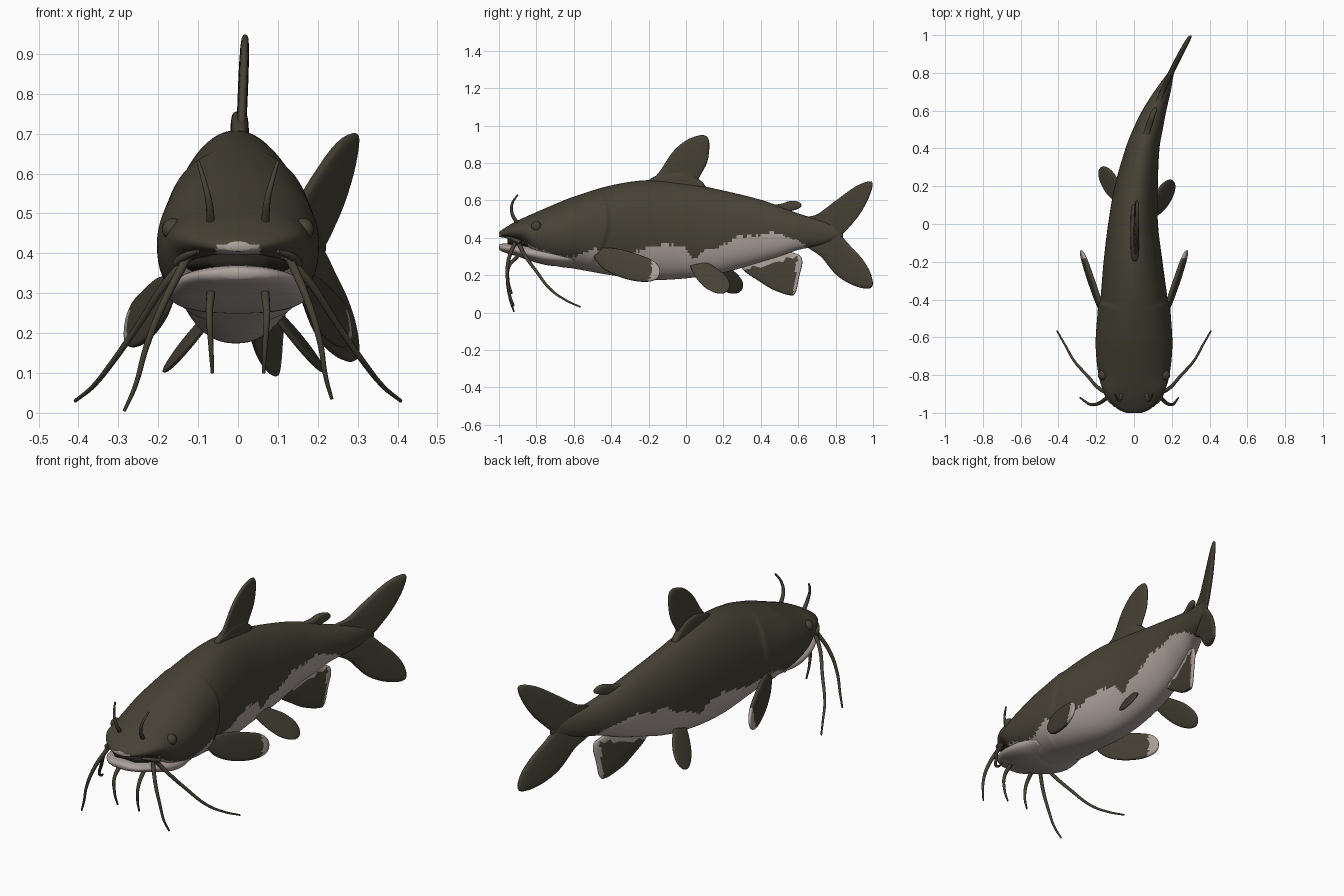
import bpy, bmesh, math, random
from mathutils import Vector

if "Cube" in bpy.data.objects:
    bpy.data.objects.remove(bpy.data.objects["Cube"])
random.seed(3)


def mat(name, rgb):
    m = bpy.data.materials.new(name)
    m.diffuse_color = (*rgb, 1)
    m.use_nodes = True
    m.node_tree.nodes["Principled BSDF"].inputs["Base Color"].default_value = m.diffuse_color
    return m


DARK = mat("olive_brown", (0.062, 0.054, 0.036))
PALE = mat("pale_belly", (0.42, 0.36, 0.33))
MOUTH = mat("mouth_dark", (0.02, 0.017, 0.013))


def interp(table, y):
    """Smooth interpolation of rows (y, a, b, ...) at y."""
    y = min(max(y, table[0][0]), table[-1][0])
    i = 0
    while i < len(table) - 2 and y > table[i + 1][0]:
        i += 1
    p, q = table[i], table[i + 1]
    o, r = table[max(i - 1, 0)], table[min(i + 2, len(table) - 1)]
    d = q[0] - p[0]
    t = (y - p[0]) / d
    out = []
    for k in range(1, len(p)):
        m0 = (q[k] - o[k]) / (q[0] - o[0]) * d
        m1 = (r[k] - p[k]) / (r[0] - p[0]) * d
        out.append((2*t**3 - 3*t*t + 1)*p[k] + (t**3 - 2*t*t + t)*m0
                   + (3*t*t - 2*t**3)*q[k] + (t**3 - t*t)*m1)
    return out


def finish(bm, name, mats, rule=None):
    bmesh.ops.recalc_face_normals(bm, faces=bm.faces)
    for f in bm.faces:
        f.smooth = True
        if rule:
            f.material_index = 1 if rule(f.calc_center_median()) else 0
    me = bpy.data.meshes.new(name)
    bm.to_mesh(me)
    bm.free()
    for m in mats:
        me.materials.append(m)
    ob = bpy.data.objects.new(name, me)
    bpy.context.collection.objects.link(ob)
    return ob


def loft(name, table, rings, sides, mats, rule=None, shape=None):
    """Skin oval sections; rows are (y, centre x, half width, top z, bottom z)."""
    bm = bmesh.new()
    y0, y1 = table[0][0], table[-1][0]
    loops = []
    for i in range(rings):
        y = y0 + (y1 - y0) * (i / (rings - 1)) ** 1.3
        cx, hw, top, bot = interp(table, y)
        loop = []
        for j in range(sides):
            a = 2 * math.pi * j / sides
            c, s = math.cos(a), math.sin(a)
            e = 2 / 2.3 if s < 0 else 1
            x = hw * math.copysign(abs(c) ** e, c)
            z = (top + bot) / 2 + (top - bot) / 2 * math.copysign(abs(s) ** e, s)
            if shape:
                x *= shape(y, z)
            loop.append(bm.verts.new((cx + x, y, z)))
        loops.append(loop)
    for a, b in zip(loops, loops[1:]):
        for j in range(sides):
            k = (j + 1) % sides
            bm.faces.new((a[j], a[k], b[k], b[j]))
    bm.faces.new(loops[0])
    bm.faces.new(loops[-1])
    return finish(bm, name, mats, rule)


# Body and upper jaw
BODY = [(-1, 0, .03, .43, .405), (-.985, 0, .07, .442, .402), (-.96, 0, .105, .458, .398),
        (-.92, 0, .14, .482, .388), (-.87, 0, .168, .506, .365), (-.8, 0, .187, .537, .29),
        (-.7, 0, .199, .58, .25), (-.6, 0, .2, .62, .235), (-.4, 0, .178, .68, .2),
        (-.2, -.005, .156, .708, .175), (0, -.005, .132, .692, .183), (.2, .012, .114, .652, .213),
        (.4, .045, .09, .603, .27), (.5, .073, .079, .568, .3), (.6, .107, .064, .53, .335),
        (.7, .15, .044, .5, .355), (.78, .186, .022, .475, .38), (.84, .215, .006, .44, .4)]
BORDER = [(-.93, .37), (-.88, .385), (-.8, .345), (-.68, .305), (-.6, .3), (-.5, .335), (-.4, .33),
          (-.28, .325), (-.18, .35), (-.1, .362), (0, .34), (.04, .295), (.1, .33),
          (.2, .36), (.28, .405), (.36, .41), (.48, .425), (.58, .39), (.65, .35), (.7, .3)]


def belly(c):
    if c.y < -.93:
        return abs(c.x) < .055 and c.z < .422      # upper lip patch
    return c.y < .66 and c.z < interp(BORDER, c.y)[0] + random.uniform(-.006, .006)


def gill_cover(y, z):
    """Flare the cheek just ahead of a curved gill edge."""
    edge = -.42 - 1.6 * (z - .5) ** 2
    d = edge - y
    if d < -.015:
        return 1
    return 1 + .055 * min(1, (d + .015) / .015) * math.exp(-max(d, 0) / .12)


loft("body", BODY, 190, 88, (DARK, PALE), belly, gill_cover)

# Lower jaw and mouth interior
JAW = [(-1, 0, .04, .362, .338), (-.985, 0, .08, .368, .327), (-.95, 0, .115, .37, .315),
       (-.9, 0, .145, .368, .3), (-.82, 0, .17, .36, .272), (-.72, 0, .175, .35, .25),
       (-.6, 0, .15, .33, .25)]
loft("lower_jaw", JAW, 30, 48, (PALE,))
CAVITY = [(-.955, 0, .07, .405, .36), (-.9, 0, .12, .4, .35), (-.8, 0, .14, .4, .34)]
loft("mouth_interior", CAVITY, 10, 32, (MOUTH,))


# Fins: smooth outline in y/z, domed to a thin plate, placed in x by a function
def fin(name, pts, xfun, half, rule=None, yshift=0):
    n, sub, outline = len(pts), 6, []
    for i in range(n):
        p = [Vector(pts[(i + k) % n]) for k in (-1, 0, 1, 2)]
        for s in range(sub):
            t = s / sub
            outline.append(.5 * (2*p[1] + (p[2] - p[0])*t + (2*p[0] - 5*p[1] + 4*p[2] - p[3])*t*t
                                 + (3*p[1] - p[0] - 3*p[2] + p[3])*t**3))
    mid = sum(outline, Vector((0, 0))) / len(outline)
    bm = bmesh.new()

    def ring(scale, h):
        vs = []
        for o in outline:
            q = mid + (o - mid) * scale
            vs.append(bm.verts.new((xfun(q.x, q.y) + h, q.x + yshift, q.y)))
        return vs

    prof = [(1, 0), (.98, .5), (.93, .75), (.86, .88), (.75, 1), (.5, 1.1), (.25, 1.15)]
    edge = ring(1, 0)
    for sgn in (1, -1):
        prev = edge
        for sc, h in prof[1:]:
            cur = ring(sc, sgn * half * h)
            for j in range(len(cur)):
                k = (j + 1) % len(cur)
                bm.faces.new((prev[j], prev[k], cur[k], cur[j]))
            prev = cur
        bm.faces.new(prev)
    return finish(bm, name, (DARK, PALE), rule)


SPINE = [(r[0], r[1]) for r in BODY[:-1]] + [(.9, .246), (1, .3)]


def spine(y, z):
    return interp(SPINE, y)[0]


fin("dorsal_fin", [(-.18, .69), (-.13, .77), (-.07, .86), (0, .92), (.07, .947), (.11, .942),
                   (.125, .9), (.115, .81), (.08, .74), (.03, .67), (-.08, .66)],
    lambda y, z: .008 + .04 * (z - .7), .011)
fin("dorsal_fin_base", [(-.2, .695), (-.12, .745), (-.02, .755), (.06, .72), (.1, .66), (-.05, .62)],
    lambda y, z: .004, .02)
fin("adipose_fin", [(.42, .575), (.5, .58), (.56, .597), (.605, .59), (.615, .565), (.57, .545),
                    (.5, .53), (.44, .55)], spine, .014)
fin("anal_fin", [(.3, .25), (.32, .215), (.38, .175), (.46, .125), (.55, .093), (.585, .105),
                 (.605, .19), (.622, .27), (.6, .31), (.5, .33), (.38, .29)], spine, .011,
    lambda c: c.y > .585 + .12 * (c.z - .2) or c.z > .25 + .25 * (c.y - .4))
fin("tail_upper_lobe", [(.62, .5), (.7, .525), (.8, .598), (.9, .67), (.97, .7), (.998, .69),
                        (.98, .62), (.935, .535), (.88, .465), (.82, .41), (.72, .39), (.64, .43)],
    spine, .014)
fin("tail_lower_lobe", [(.64, .36), (.72, .3), (.8, .205), (.88, .152), (.96, .128), (.998, .145),
                        (.985, .215), (.94, .29), (.88, .355), (.82, .415), (.73, .46), (.65, .43)],
    spine, .014)

# Paired fins (the left pelvic is swept further back)
PECTORAL = [(-.5, .32), (-.46, .25), (-.38, .2), (-.28, .17), (-.2, .165), (-.15, .185),
            (-.14, .235), (-.18, .28), (-.27, .315), (-.36, .34), (-.46, .345)]
PELVIC = [(.02, .27), (.045, .2), (.1, .135), (.17, .102), (.22, .112), (.235, .155),
          (.2, .21), (.12, .265), (.06, .31)]
for side, word in ((1, "right"), (-1, "left")):
    fin(word + "_pectoral_fin", PECTORAL,
        lambda y, z: side * (.165 + .3 * (y + .48) + .15 * (.3 - z)), .012,
        lambda c: c.y > -.185 - .8 * max(0, .2 - c.z))
    fin(word + "_pelvic_fin", PELVIC,
        lambda y, z: side * (.09 + .7 * (.25 - z) + .15 * (y - .05)) + (.03 if side < 0 else 0), .01,
        None, .07 if side < 0 else 0)


# Barbels: tapering tubes
def barbel(name, pts, r=.011):
    cu = bpy.data.curves.new(name, 'CURVE')
    cu.dimensions = '3D'
    cu.bevel_depth = r
    cu.bevel_resolution = 3
    cu.use_fill_caps = True
    sp = cu.splines.new('BEZIER')
    sp.bezier_points.add(len(pts) - 1)
    for i, (b, p) in enumerate(zip(sp.bezier_points, pts)):
        b.co = p
        b.handle_left_type = b.handle_right_type = 'AUTO'
        b.radius = 1 - .6 * i / (len(pts) - 1)
    cu.materials.append(DARK)
    bpy.context.collection.objects.link(bpy.data.objects.new(name, cu))


BARBELS = {
    "nasal_barbel": [(.068, -.9, .475), (.073, -.93, .53), (.085, -.93, .58), (.1, -.9, .63)],
    "long_barbel": [(.13, -.9, .385), (.185, -.87, .32), (.25, -.8, .22), (.32, -.72, .12),
                    (.365, -.64, .065), (.408, -.565, .03)],
    "cheek_barbel": [(.13, -.91, .385), (.175, -.95, .28), (.205, -.955, .18), (.22, -.94, .09),
                     (.235, -.92, .035)],
    "chin_barbel": [(.068, -.9, .3), (.072, -.945, .25), (.068, -.95, .17), (.064, -.93, .1)]}
for name, pts in BARBELS.items():
    barbel("right_" + name, pts)
    if name == "cheek_barbel":     # left one hangs wider and lower
        pts = [(x + .05 * i / 4, y, z - .03 * i / 4) for i, (x, y, z) in enumerate(pts)]
    barbel("left_" + name, [(-x, y, z) for x, y, z in pts])

# Lip rim along the upper jaw, and eyes
rim = [(.15, -.885, .375), (.135, -.925, .392), (.1, -.965, .405)]
for side, word in ((1, "right"), (-1, "left")):
    barbel(word + "_lip_rim", [(side * x, y, z) for x, y, z in rim], .014)
    bm = bmesh.new()
    bmesh.ops.create_uvsphere(bm, u_segments=20, v_segments=12, radius=.028)
    bmesh.ops.translate(bm, verts=bm.verts, vec=(side * .163, -.8, .46))
    finish(bm, word + "_eye", (DARK,))
